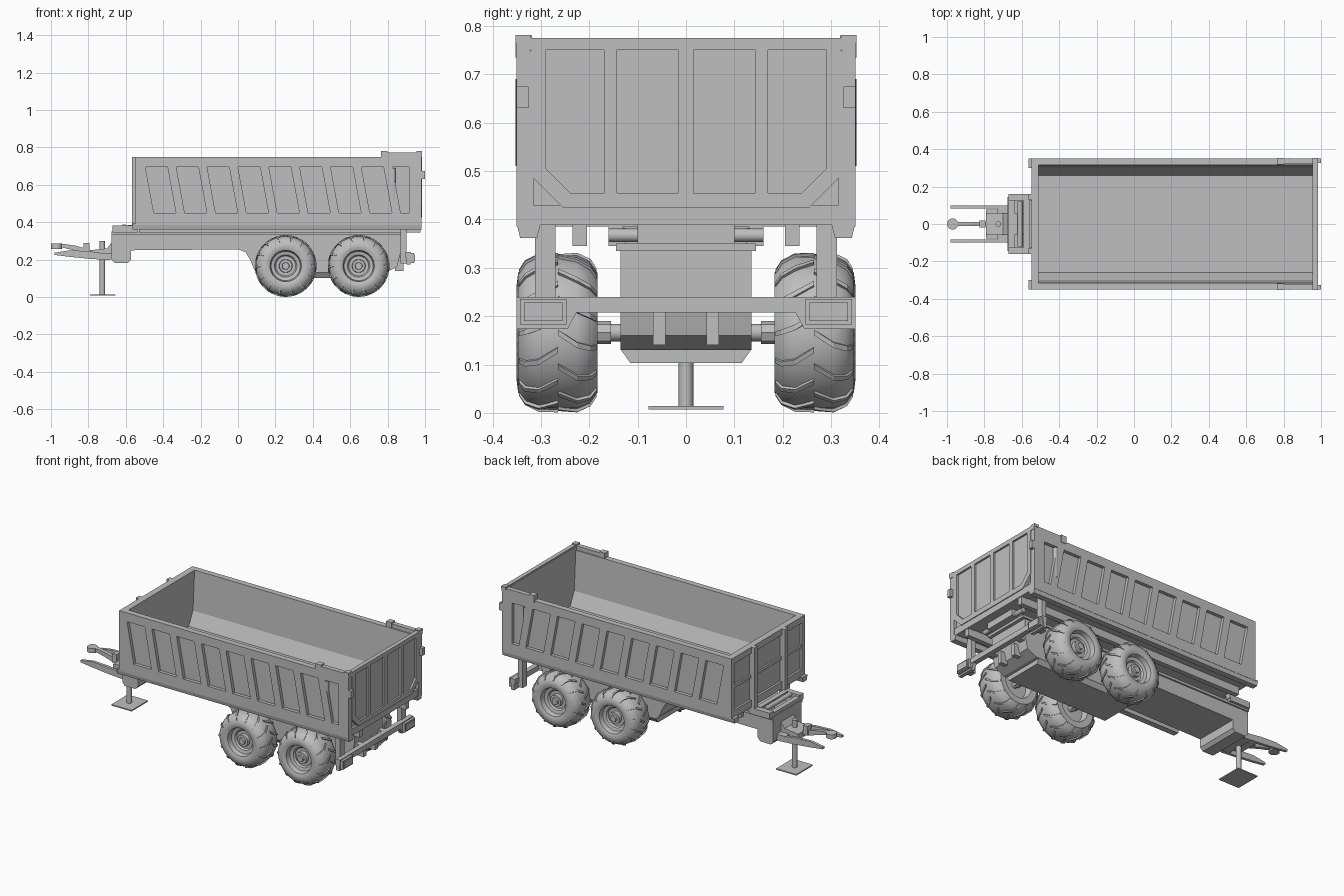
import bpy, bmesh, math
from mathutils import Vector, Matrix

cube = bpy.data.objects.get("Cube")
if cube:
    bpy.data.objects.remove(cube, do_unlink=True)

grey = bpy.data.materials.new("plain_grey")
grey.use_nodes = True
grey.diffuse_color = (0.52, 0.52, 0.52, 1)
grey.node_tree.nodes["Principled BSDF"].inputs["Base Color"].default_value = (0.52, 0.52, 0.52, 1)


def finish(name, bm, smooth=False):
    bmesh.ops.recalc_face_normals(bm, faces=bm.faces[:])
    mesh = bpy.data.meshes.new(name)
    bm.to_mesh(mesh)
    bm.free()
    mesh.materials.append(grey)
    obj = bpy.data.objects.new(name, mesh)
    bpy.context.scene.collection.objects.link(obj)
    if smooth:
        bpy.ops.object.select_all(action='DESELECT')
        obj.select_set(True)
        bpy.context.view_layer.objects.active = obj
        bpy.ops.object.shade_smooth_by_angle(angle=math.radians(35))
    return obj


def prism(name, pts, axis, a, b):
    """Extrude an outline from a to b; outline is (y,z) for axis x, (x,z) for y, (x,y) for z."""
    place = {'x': lambda p, t: (t, p[0], p[1]),
             'y': lambda p, t: (p[0], t, p[1]),
             'z': lambda p, t: (p[0], p[1], t)}[axis]
    bm = bmesh.new()
    lo = [bm.verts.new(place(p, a)) for p in pts]
    hi = [bm.verts.new(place(p, b)) for p in pts]
    bm.faces.new(lo)
    bm.faces.new(hi[::-1])
    n = len(pts)
    for i in range(n):
        j = (i + 1) % n
        bm.faces.new((lo[i], lo[j], hi[j], hi[i]))
    return finish(name, bm)


def box(name, x0, x1, y0, y1, z0, z1):
    return prism(name, [(x0, y0), (x1, y0), (x1, y1), (x0, y1)], 'z', z0, z1)


def rod(name, start, end, radius, sides=16):
    a, b = Vector(start), Vector(end)
    bm = bmesh.new()
    turn = (b - a).to_track_quat('Z', 'Y').to_matrix().to_4x4()
    bmesh.ops.create_cone(bm, cap_ends=True, segments=sides, radius1=radius, radius2=radius,
                          depth=(b - a).length, matrix=Matrix.Translation((a + b) / 2) @ turn)
    return finish(name, bm, True)


def mirrored_box(name, x0, x1, y0, y1, z0, z1):
    for side, s in (("left", 1), ("right", -1)):
        box(f"{name}_{side}", x0, x1, s * y0, s * y1, z0, z1)


# Tub: a thick U section with sloped inner walls
half = [(0.33, 0.39), (0.33, 0.748), (0.315, 0.748), (0.30, 0.51), (0.26, 0.43)]
prism("tub", half + [(-y, z) for y, z in half[::-1]], 'x', -0.53, 0.965)
box("headboard", -0.535, -0.51, -0.35, 0.35, 0.39, 0.748)

# Side wall frames: rails and slanted ribs standing proud of the recessed wall
pitch, width, lean = 0.165, 0.118, 0.045
starts = [-0.495 + pitch * i for i in range(9)]
for side, s in (("left", 1), ("right", -1)):
    inner, outer = s * 0.328, s * 0.35
    box("top_rail_" + side, -0.535, 0.982, s * 0.318, outer, 0.695, 0.748)
    box("bottom_rail_" + side, -0.535, 0.982, inner, outer, 0.385, 0.45)
    prism("front_post_" + side, [(-0.535, 0.45), (starts[0] + lean, 0.45),
                                 (starts[0], 0.695), (-0.535, 0.695)], 'y', inner, outer)
    for i in range(8):
        a, b = starts[i] + width, starts[i + 1]
        prism(f"side_rib_{side}_{i}", [(a + lean, 0.45), (b + lean, 0.45), (b, 0.695), (a, 0.695)],
              'y', inner, outer)
    box("rear_post_" + side, 0.915, 0.982, s * 0.315, outer, 0.385, 0.748)
    rod("gate_cylinder_" + side, (0.83, s * 0.34, 0.51), (0.83, s * 0.34, 0.69), 0.012)
    box("gate_arm_" + side, 0.79, 0.982, s * 0.322, outer, 0.748, 0.772)
    box("gate_arm_stop_" + side, 0.765, 0.80, s * 0.318, s * 0.353, 0.735, 0.78)
    box("gate_hinge_" + side, 0.955, 0.985, s * 0.32, s * 0.353, 0.765, 0.781)
    # Side sill with a tapered lower edge
    prism("sill_" + side, [(s * 0.30, 0.392), (s * 0.35, 0.392), (s * 0.343, 0.362), (s * 0.308, 0.362)],
          'x', -0.565, 0.982)
mirrored_box("gate_latch", 0.975, 1.0, 0.326, 0.35, 0.63, 0.675)

# Headboard columns and framing
mirrored_box("headboard_column", -0.568, -0.53, 0.13, 0.16, 0.36, 0.748)
mirrored_box("headboard_edge", -0.548, -0.53, 0.32, 0.35, 0.39, 0.748)
box("headboard_top_bar", -0.548, -0.53, -0.35, 0.35, 0.71, 0.748)
box("headboard_middle_bar", -0.545, -0.53, -0.35, 0.35, 0.56, 0.58)
box("headboard_bottom_bar", -0.548, -0.53, -0.35, 0.35, 0.385, 0.43)

# Tailgate: chamfered plate with raised bars around four panels
gate = [(0.32, 0.77), (0.32, 0.49), (0.255, 0.425)]
prism("tailgate_plate", gate + [(-y, z) for y, z in gate[::-1]], 'x', 0.955, 0.974)
box("tailgate_top_bar", 0.96, 0.985, -0.35, 0.35, 0.75, 0.775)
box("tailgate_bottom_bar", 0.96, 0.985, -0.255, 0.255, 0.425, 0.455)
box("tailgate_middle_bar", 0.96, 0.985, -0.015, 0.015, 0.45, 0.755)
mirrored_box("tailgate_inner_bar", 0.96, 0.985, 0.143, 0.17, 0.45, 0.755)
mirrored_box("tailgate_outer_bar", 0.96, 0.985, 0.29, 0.32, 0.49, 0.755)
for side, s in (("left", 1), ("right", -1)):
    prism("tailgate_corner_" + side, [(s * 0.32, 0.49), (s * 0.29, 0.505), (s * 0.24, 0.455),
                                      (s * 0.255, 0.425)], 'x', 0.96, 0.985)
box("rear_cross_member", 0.93, 0.98, -0.35, 0.35, 0.388, 0.43)
mirrored_box("tub_rail", -0.53, 0.975, 0.205, 0.235, 0.345, 0.392)

# Chassis: deep belly around the axles, shallow neck towards the hitch
prism("chassis", [(-0.675, 0.34), (-0.675, 0.2), (-0.66, 0.182), (-0.59, 0.182), (-0.572, 0.2),
                  (-0.572, 0.25), (0.0, 0.255), (0.04, 0.24), (0.065, 0.2), (0.085, 0.15),
                  (0.11, 0.13), (0.79, 0.13), (0.85, 0.16), (0.87, 0.24), (0.87, 0.34)],
      'y', -0.135, 0.135)
pan = [(0.135, 0.131), (0.115, 0.103)]
prism("belly_pan", pan + [(-y, z) for y, z in pan[::-1]], 'x', 0.105, 0.77)
box("chassis_flange", -0.675, 0.89, -0.145, 0.145, 0.335, 0.35)
mirrored_box("chassis_rear_rib", 0.84, 0.885, 0.042, 0.068, 0.14, 0.21)
box("tub_pivot_block", 0.86, 0.93, -0.1, 0.1, 0.35, 0.392)
rod("tub_pivot", (0.9, -0.16, 0.367), (0.9, 0.16, 0.367), 0.014)

# Front equipment frame above the neck
mirrored_box("front_frame_side", -0.67, -0.535, 0.125, 0.16, 0.345, 0.382)
box("front_frame_bar", -0.67, -0.64, -0.16, 0.16, 0.345, 0.37)
box("front_frame_rear_bar", -0.59, -0.56, -0.13, 0.13, 0.345, 0.385)
box("front_equipment", -0.645, -0.575, -0.055, 0.055, 0.345, 0.365)
rod("front_ram", (-0.61, -0.12, 0.375), (-0.61, 0.12, 0.375), 0.014)

# Rear bumper with lamp boxes
box("bumper_bar", 0.895, 0.925, -0.35, 0.35, 0.208, 0.24)
mirrored_box("bumper_post", 0.87, 0.9, 0.27, 0.312, 0.18, 0.392)
mirrored_box("bumper_bracket", 0.84, 0.9, 0.09, 0.125, 0.21, 0.24)
for side, s in (("left", 1), ("right", -1)):
    prism("lamp_bracket_" + side, [(s * 0.225, 0.21), (s * 0.245, 0.173), (s * 0.35, 0.173),
                                   (s * 0.35, 0.21)], 'x', 0.9, 0.922)
    box("lamp_box_" + side, 0.905, 0.94, s * 0.247, s * 0.343, 0.183, 0.235)
    box("lamp_lens_" + side, 0.938, 0.945, s * 0.255, s * 0.335, 0.19, 0.228)

# Drawbar: neck, two lower arms and the central hitch eye
prism("drawbar_neck", [(-0.79, 0.215), (-0.67, 0.2), (-0.67, 0.3), (-0.7, 0.26), (-0.79, 0.25)],
      'y', -0.06, 0.06)
box("drawbar_cross_beam", -0.73, -0.67, -0.1, 0.1, 0.2, 0.235)
for side, s in (("left", 1), ("right", -1)):
    prism("drawbar_arm_" + side, [(-0.98, 0.225), (-0.9, 0.215), (-0.8, 0.205), (-0.685, 0.197),
                                  (-0.685, 0.23), (-0.8, 0.245), (-0.9, 0.25), (-0.98, 0.237)],
          'y', s * 0.083, s * 0.1)
prism("hitch_bar", [(-0.99, 0.262), (-0.95, 0.268), (-0.88, 0.25), (-0.78, 0.22),
                    (-0.78, 0.25), (-0.87, 0.275), (-0.94, 0.285), (-0.99, 0.28)], 'y', -0.012, 0.012)
rod("hitch_eye", (-0.97, 0, 0.258), (-0.97, 0, 0.285), 0.03)
box("hitch_lug", -0.825, -0.795, -0.02, 0.02, 0.235, 0.29)

# Parking leg
rod("parking_leg", (-0.725, 0, 0.01), (-0.725, 0, 0.3), 0.015)
box("parking_foot", -0.79, -0.655, -0.078, 0.078, 0.007, 0.014)

# Wheels: revolved tyre and dished rim, then slanted tread lugs
wheel_profile = [(0.066, 0), (0.066, 0.018), (0.055, 0.02), (0.055, 0.034), (0.035, 0.036),
                 (0.035, 0.053), (0.045, 0.06), (0.05, 0.078), (0.078, 0.084), (0.085, 0.1),
                 (0.082, 0.124), (0.066, 0.147), (0.04, 0.159), (-0.04, 0.159), (-0.066, 0.147),
                 (-0.082, 0.124), (-0.08, 0.088), (-0.045, 0.078), (-0.045, 0)]
lug_path = [(0.0, 0.0, 0.16), (0.04, 0.16, 0.16), (0.068, 0.22, 0.147), (0.08, 0.24, 0.128)]
HUB_Z, HUB_Y = 0.166, 0.265


def wheel(name, x, s):
    bm = bmesh.new()
    centre = Vector((x, s * HUB_Y, HUB_Z))
    verts = [bm.verts.new(centre + Vector((0, s * d, r))) for d, r in wheel_profile]
    edges = [bm.edges.new(pair) for pair in zip(verts, verts[1:])]
    bmesh.ops.spin(bm, geom=verts + edges, cent=centre, axis=(0, 1, 0),
                   angle=math.tau, steps=32, use_merge=True)
    bmesh.ops.remove_doubles(bm, verts=bm.verts[:], dist=0.0001)
    finish(name, bm, True)
    bm = bmesh.new()
    for k in range(28):
        flip = 1 if k % 2 else -1
        rings = []
        for d, turn, r in lug_path:
            ring = []
            for da, dr in ((-0.035, -0.008), (0.035, -0.008), (0.035, 0.005), (-0.035, 0.005)):
                a = k * math.tau / 28 + turn + da
                ring.append(bm.verts.new(centre + Vector(((r + dr) * math.sin(a), flip * d,
                                                          (r + dr) * math.cos(a)))))
            rings.append(ring)
        for p, q in zip(rings, rings[1:]):
            for i in range(4):
                j = (i + 1) % 4
                bm.faces.new((p[i], p[j], q[j], q[i]))
        bm.faces.new(rings[0])
        bm.faces.new(rings[-1][::-1])
    finish(name + "_tread", bm)


for axle, x in (("front", 0.255), ("rear", 0.645)):
    rod(f"{axle}_axle", (x, -0.23, HUB_Z), (x, 0.23, HUB_Z), 0.018)
    for side, s in (("left", 1), ("right", -1)):
        wheel(f"{axle}_wheel_{side}", x, s)
        rod(f"{axle}_axle_collar_{side}", (x, s * 0.155, HUB_Z), (x, s * 0.2, HUB_Z), 0.024, 8)
